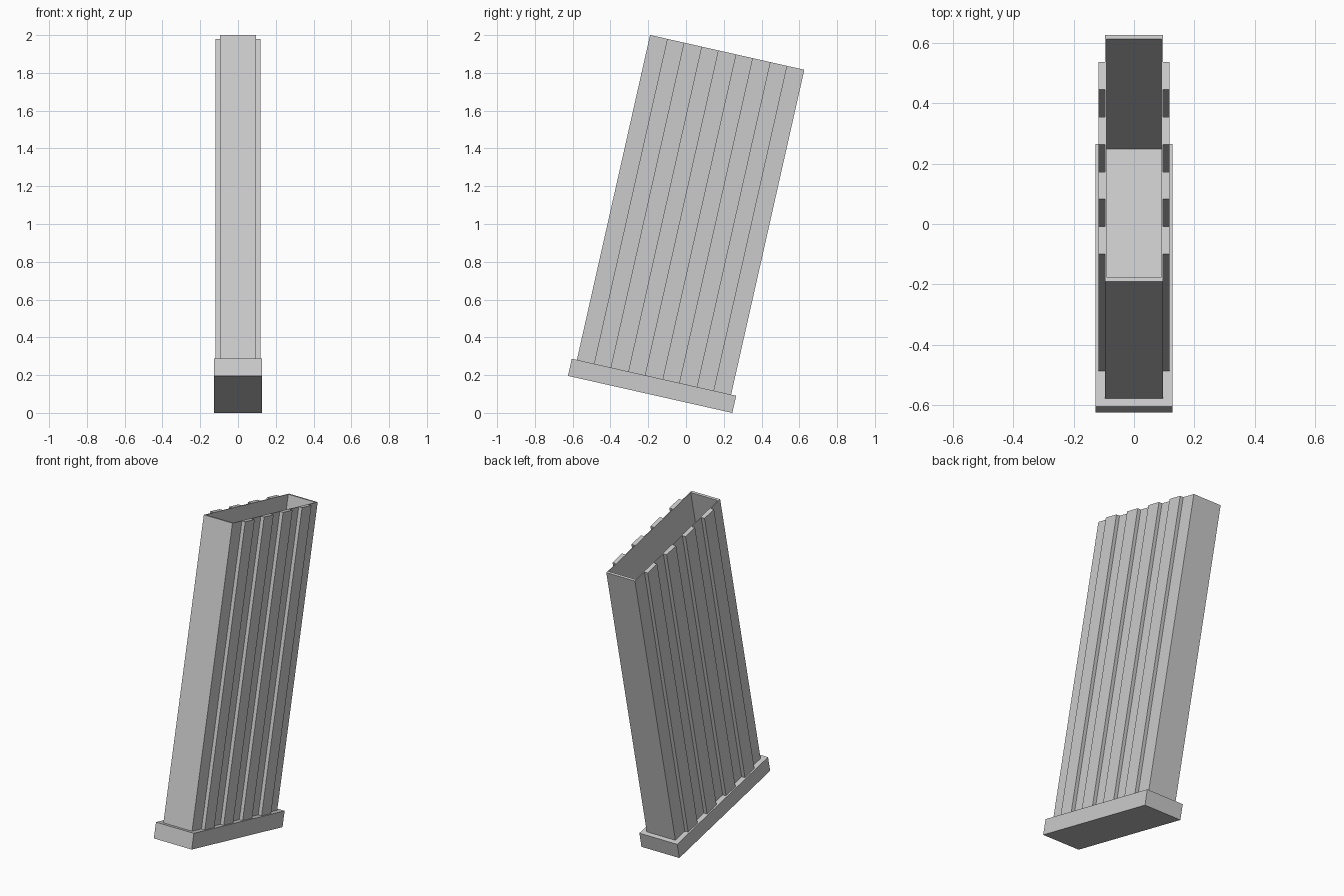
import bpy, bmesh
from math import radians
from mathutils import Matrix, Vector

cube = bpy.data.objects.get("Cube")
if cube:
    bpy.data.objects.remove(cube)

grey = bpy.data.materials.new("light_grey")
grey.use_nodes = True
colour = (0.6, 0.6, 0.6, 1)
grey.diffuse_color = colour
grey.node_tree.nodes["Principled BSDF"].inputs["Base Color"].default_value = colour

# Tilted frame: origin at the bottom front edge of the base plate
tilt = Matrix.Translation((0, -0.625, 0.196)) @ Matrix.Rotation(radians(-12.7), 4, 'X')

BASE_DEPTH, BASE_HEIGHT = 0.892, 0.093
BODY_DEPTH, BODY_HEIGHT = 0.837, 1.763
BODY_HALF, RIB_HALF, BASE_HALF = 0.096, 0.118, 0.127
FRONT = (BASE_DEPTH - BODY_DEPTH) / 2
TOP = BASE_HEIGHT + BODY_HEIGHT
STRIP = BODY_DEPTH / 9


def add_box(bm, low, high):
    low, high = Vector(low), Vector(high)
    size = high - low
    matrix = Matrix.Translation((low + high) / 2) @ Matrix.Diagonal((*size, 1))
    return bmesh.ops.create_cube(bm, size=1, matrix=matrix)["verts"]


def finish(name, bm):
    bmesh.ops.recalc_face_normals(bm, faces=bm.faces)
    mesh = bpy.data.meshes.new(name)
    bm.to_mesh(mesh)
    bm.free()
    mesh.materials.append(grey)
    obj = bpy.data.objects.new(name, mesh)
    obj.matrix_world = tilt
    bpy.context.collection.objects.link(obj)


# Base plate
bm = bmesh.new()
add_box(bm, (-BASE_HALF, 0, 0), (BASE_HALF, BASE_DEPTH, BASE_HEIGHT))
finish("base_plate", bm)

# Hollow body: the top face is inset to a thin rim and pushed down
bm = bmesh.new()
add_box(bm, (-BODY_HALF, FRONT, BASE_HEIGHT), (BODY_HALF, FRONT + BODY_DEPTH, TOP))
bm.faces.ensure_lookup_table()
top = max(bm.faces, key=lambda f: f.calc_center_median().z)
bmesh.ops.inset_region(bm, faces=[top], thickness=0.007)
middle = FRONT + BODY_DEPTH / 2
for v in top.verts:
    v.co.y += 0.01 if v.co.y < middle else -0.01
floor = bmesh.ops.extrude_discrete_faces(bm, faces=[top])["faces"][0]
bmesh.ops.translate(bm, verts=floor.verts, vec=(0, 0, -1.65))
finish("hollow_body", bm)

# Four raised ribs on each side
for side, sign in (("left", 1), ("right", -1)):
    bm = bmesh.new()
    xs = sorted((sign * BODY_HALF, sign * RIB_HALF))
    for strip in (1, 3, 5, 7):
        y = FRONT + strip * STRIP
        add_box(bm, (xs[0], y, BASE_HEIGHT), (xs[1], y + STRIP, TOP))
    finish(side + "_ribs", bm)
